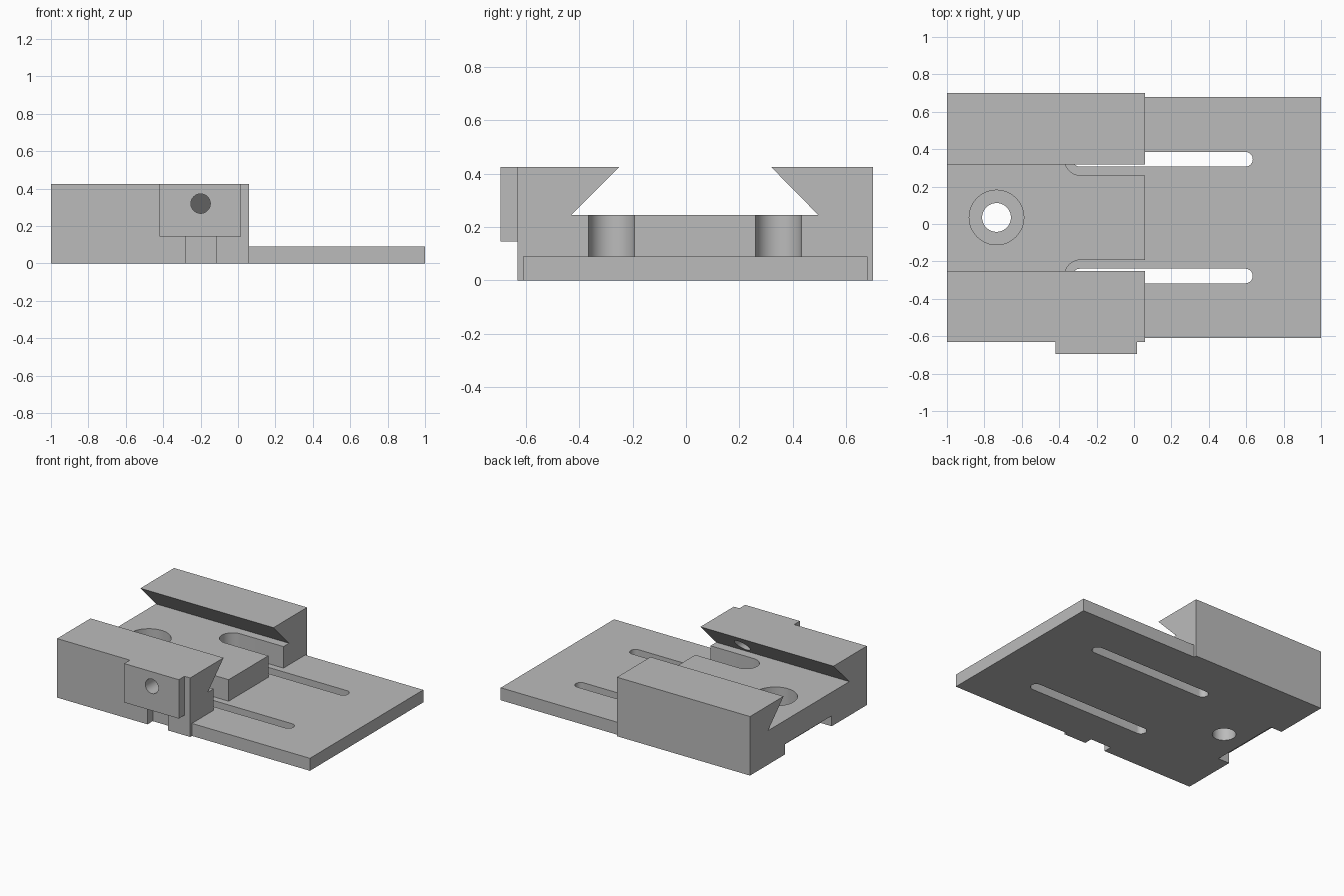
import bpy
import bmesh
import math
from mathutils import Matrix, Vector

if "Cube" in bpy.data.objects:
    bpy.data.objects.remove(bpy.data.objects["Cube"], do_unlink=True)

grey = bpy.data.materials.new("light grey")
grey.use_nodes = True
grey.diffuse_color = (0.5, 0.5, 0.5, 1)
grey.node_tree.nodes["Principled BSDF"].inputs["Base Color"].default_value = (0.5, 0.5, 0.5, 1)


def prism(name, outline, offset):
    """Extrude a flat outline of 3D points along an offset."""
    bm = bmesh.new()
    face = bm.faces.new([bm.verts.new(p) for p in outline])
    extruded = bmesh.ops.extrude_face_region(bm, geom=[face])["geom"]
    moved = [v for v in extruded if isinstance(v, bmesh.types.BMVert)]
    bmesh.ops.translate(bm, verts=moved, vec=Vector(offset))
    bmesh.ops.recalc_face_normals(bm, faces=bm.faces)
    mesh = bpy.data.meshes.new(name)
    bm.to_mesh(mesh)
    bm.free()
    mesh.materials.append(grey)
    obj = bpy.data.objects.new(name, mesh)
    bpy.context.collection.objects.link(obj)
    return obj


def box(name, x0, x1, y0, y1, z0, z1):
    corners = [(x0, y0, z0), (x1, y0, z0), (x1, y1, z0), (x0, y1, z0)]
    return prism(name, corners, (0, 0, z1 - z0))


def arc(x, y, z, radius, start, end, steps):
    angles = [math.radians(start + (end - start) * i / steps) for i in range(steps + 1)]
    return [(x + radius * math.cos(a), y + radius * math.sin(a), z) for a in angles]


def cylinder(name, x, y, z0, z1, radius):
    return prism(name, arc(x, y, z0, radius, 0, 360, 48)[:-1], (0, 0, z1 - z0))


def combine(target, tool, operation):
    mod = target.modifiers.new(tool.name, "BOOLEAN")
    mod.object = tool
    mod.operation = operation
    mod.solver = "EXACT"
    bpy.ops.object.select_all(action="DESELECT")
    bpy.context.view_layer.objects.active = target
    target.select_set(True)
    bpy.ops.object.modifier_apply(modifier=mod.name)
    bpy.data.objects.remove(tool, do_unlink=True)


# Block with the dovetail groove along its length
LENGTH = 1.06
profile = [(-0.63, 0), (0.70, 0), (0.70, 0.425), (0.318, 0.425),
           (0.495, 0.245), (-0.43, 0.245), (-0.25, 0.425), (-0.63, 0.425)]
body = prism("dovetail_clamp_body", [(-1, y, z) for y, z in profile], (LENGTH, 0, 0))

# Mounting plate and the raised screw boss
combine(body, box("mounting_plate", -0.2, 1, -0.61, 0.68, 0, 0.09), "UNION")
combine(body, box("screw_boss", -0.42, 0.015, -0.695, -0.6, 0.145, 0.425), "UNION")

# Round-ended channels in the groove floor, with narrow slots through the plate
for y in (-0.278, 0.346):
    channel = arc(-0.285, y, 0.09, 0.086, 90, 270, 24)
    channel += [(0.062, y - 0.086, 0.09), (0.062, y + 0.086, 0.09)]
    combine(body, prism("channel", channel, (0, 0, 0.157)), "DIFFERENCE")
    slot = arc(-0.29, y, -0.1, 0.039, 90, 270, 16) + arc(0.596, y, -0.1, 0.039, -90, 90, 16)
    combine(body, prism("slot", slot, (0, 0, 0.3)), "DIFFERENCE")

# Counterbored bolt hole
combine(body, cylinder("counterbore", -0.735, 0.035, 0.09, 0.3, 0.146), "DIFFERENCE")
combine(body, cylinder("bolt_hole", -0.735, 0.035, -0.1, 0.2, 0.077), "DIFFERENCE")

# Screw hole through the boss into the groove
screw = cylinder("screw_hole", 0, 0, -0.3, 0.3, 0.052)
screw.data.transform(Matrix.Translation((-0.20, -0.5, 0.32)) @ Matrix.Rotation(math.pi / 2, 4, "X"))
combine(body, screw, "DIFFERENCE")

# Relief notches under the boss and under the far end
combine(body, box("side_notch", -0.28, -0.115, -0.7, -0.57, -0.1, 0.145), "DIFFERENCE")
combine(body, box("end_notch", -1.1, -0.91, -0.23, 0.30, -0.1, 0.075), "DIFFERENCE")

# Smooth the round walls, keep machined edges sharp
bpy.ops.object.select_all(action="DESELECT")
bpy.context.view_layer.objects.active = body
body.select_set(True)
bpy.ops.object.shade_smooth_by_angle(angle=math.radians(30))
